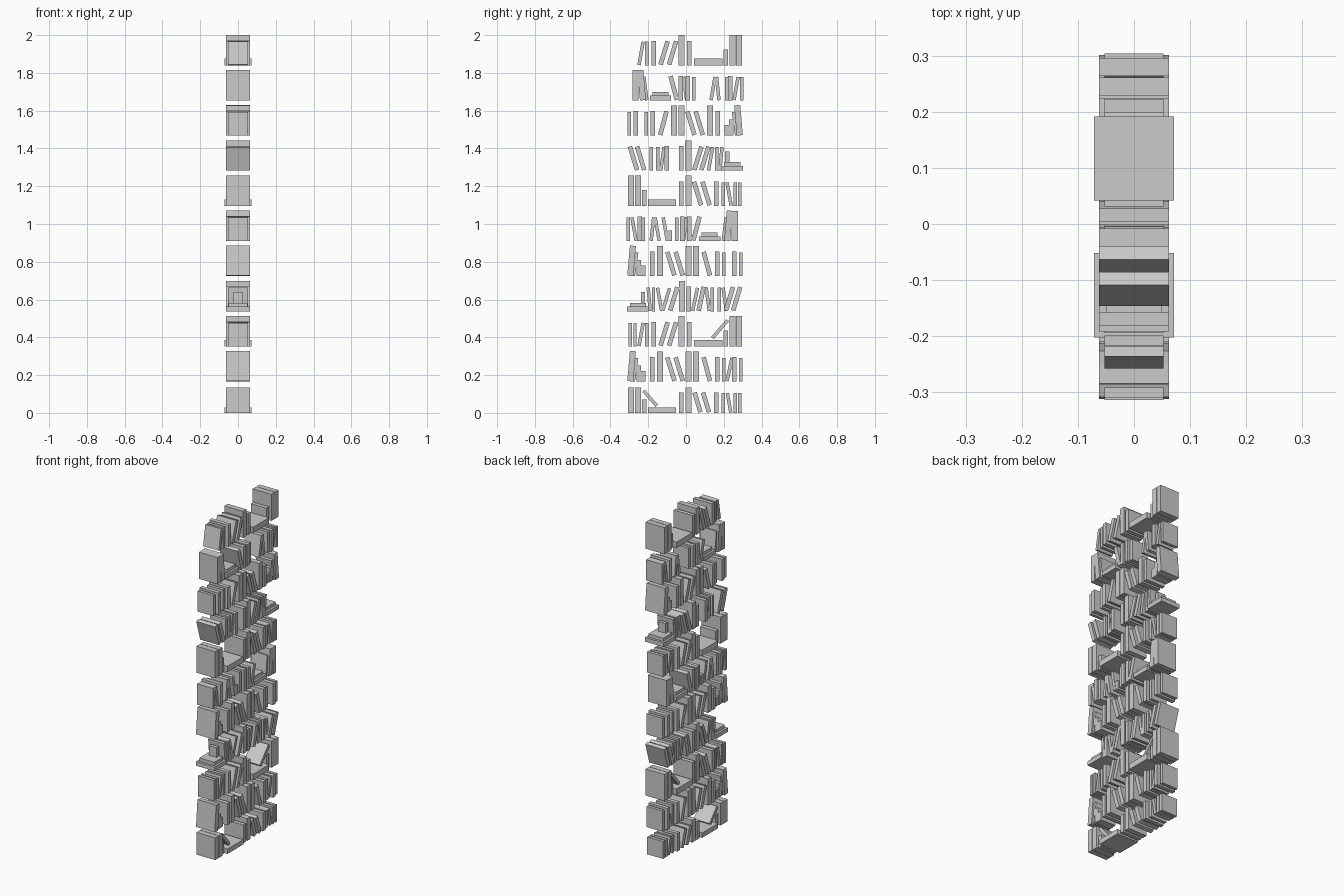
import bpy
import math

cube = bpy.data.objects.get("Cube")
if cube:
    bpy.data.objects.remove(cube, do_unlink=True)

# Book kinds: width across the shelf, thickness along the shelf, height
KINDS = {
    "thick": (0.125, 0.032, 0.16),
    "plain": (0.125, 0.024, 0.13),
    "slim": (0.105, 0.018, 0.125),
    "short": (0.105, 0.024, 0.085),
    "low": (0.1, 0.024, 0.055),
    "wide_flat": (0.143, 0.15, 0.035),
    "flat_base": (0.125, 0.113, 0.025),
    "flat_top": (0.1, 0.085, 0.02),
    "prop": (0.05, 0.022, 0.058),
}
# Kinds that rest on top of other books
RAISED = {"flat_top": 0.025, "prop": 0.045, "fallen": 0.038}
KINDS["fallen"] = KINDS["slim"]

# Shelf arrangements: kind, position along the shelf, lean in degrees
OPEN_SHELF = [
    ("thick", -0.29, 0), ("thick", -0.255, 0), ("short", -0.22, 0),
    ("wide_flat", -0.127, 0), ("plain", -0.026, 0), ("thick", 0.014, 0),
    ("plain", 0.061, -17), ("plain", 0.106, -17), ("plain", 0.16, 0),
    ("slim", 0.198, 0), ("slim", 0.228, -10),
]
STEPPED_SHELF = [
    ("thick", -0.288, 5), ("slim", -0.27, 8), ("short", -0.25, 0),
    ("low", -0.226, 0), ("plain", -0.178, 0), ("thick", -0.137, 0),
    ("thick", 0.014, 0), ("thick", 0.053, 0), ("plain", 0.11, -15),
    ("plain", 0.165, 0), ("slim", 0.2, 0), ("plain", 0.255, 0),
    ("slim", 0.29, 0),
]
STACKED_SHELF = [
    ("flat_base", -0.255, 0), ("flat_top", -0.255, 0), ("prop", -0.228, 0),
    ("slim", -0.195, -5), ("slim", -0.172, 0), ("slim", -0.14, -10),
    ("thick", -0.022, 0), ("plain", 0.014, 0), ("slim", 0.115, -8),
    ("slim", 0.14, 0), ("slim", 0.175, 0), ("plain", 0.23, 17),
    ("plain", 0.268, 17),
]
MIXED_SHELF = [
    ("thick", -0.268, 0), ("thick", -0.235, -5), ("slim", -0.215, -7),
    ("flat_base", -0.135, 0), ("flat_top", -0.135, 0), ("plain", -0.065, -15),
    ("plain", -0.027, 0), ("slim", -0.005, -8), ("plain", 0.01, 0),
    ("slim", 0.04, 0), ("slim", 0.143, 10), ("slim", 0.168, -6),
    ("slim", 0.215, 0), ("plain", 0.235, 0), ("slim", 0.265, 10),
    ("slim", 0.295, 0),
]

# Additions that only some shelves have
END_PAIR = [("slim", 0.26, 0), ("slim", 0.285, 0)]
FALLEN = [("fallen", -0.19, -41)]
LEFT_PAIR = [("plain", -0.08, -17), ("plain", -0.036, -17)]
RIGHT_PAIR = [("plain", -0.08, 17), ("plain", -0.036, 17)]
LEANING_TRIO = [("slim", -0.105, 17), ("plain", -0.065, 17),
                ("slim", 0.048, 12), ("plain", 0.08, 12), ("slim", 0.205, -8)]
SPARE_BOOKS = [("plain", 0.093, 0), ("plain", -0.073, -17), ("plain", -0.11, -17)]
GAP_FILL = [("slim", 0.1, 10), ("low", 0.075, 0)]

# Rows from bottom to top: books, and whether the row is mirrored
ROWS = [
    (OPEN_SHELF + END_PAIR + FALLEN, False),
    (STEPPED_SHELF + LEFT_PAIR + [("slim", 0.23, 12)], False),
    (OPEN_SHELF + END_PAIR + FALLEN, True),
    (STACKED_SHELF + LEANING_TRIO, False),
    (STEPPED_SHELF + LEFT_PAIR, False),
    (MIXED_SHELF + GAP_FILL, True),
    (OPEN_SHELF + END_PAIR, False),
    (STACKED_SHELF + SPARE_BOOKS, True),
    (STEPPED_SHELF + RIGHT_PAIR, True),
    (MIXED_SHELF, False),
    (OPEN_SHELF, True),
]
TOP_ROW_Z = 1.84
ROW_STEP = 0.186


def add_book(name, kind, y, lean, base, stretch):
    """One box-shaped book whose lowest edge rests on its support."""
    width, thickness, height = KINDS[kind]
    height *= stretch
    angle = math.radians(lean)
    rise = (height * math.cos(angle) + thickness * abs(math.sin(angle))) / 2
    z = base + RAISED.get(kind, 0) * stretch + rise
    bpy.ops.mesh.primitive_cube_add(size=1, location=(0, y, z),
                                    rotation=(-angle, 0, 0))
    book = bpy.context.object
    book.name = name
    book.scale = (width, thickness, height)


for row, (books, mirrored) in enumerate(ROWS):
    base = max(0, TOP_ROW_Z - ROW_STEP * (len(ROWS) - 1 - row))
    # The bottom shelf holds slightly lower books
    stretch = 0.84 if row == 0 else 1
    for kind, y, lean in books:
        if mirrored:
            y, lean = -0.01 - y, -lean
        add_book(f"row_{row + 1}_{kind}_book", kind, y, lean, base, stretch)
